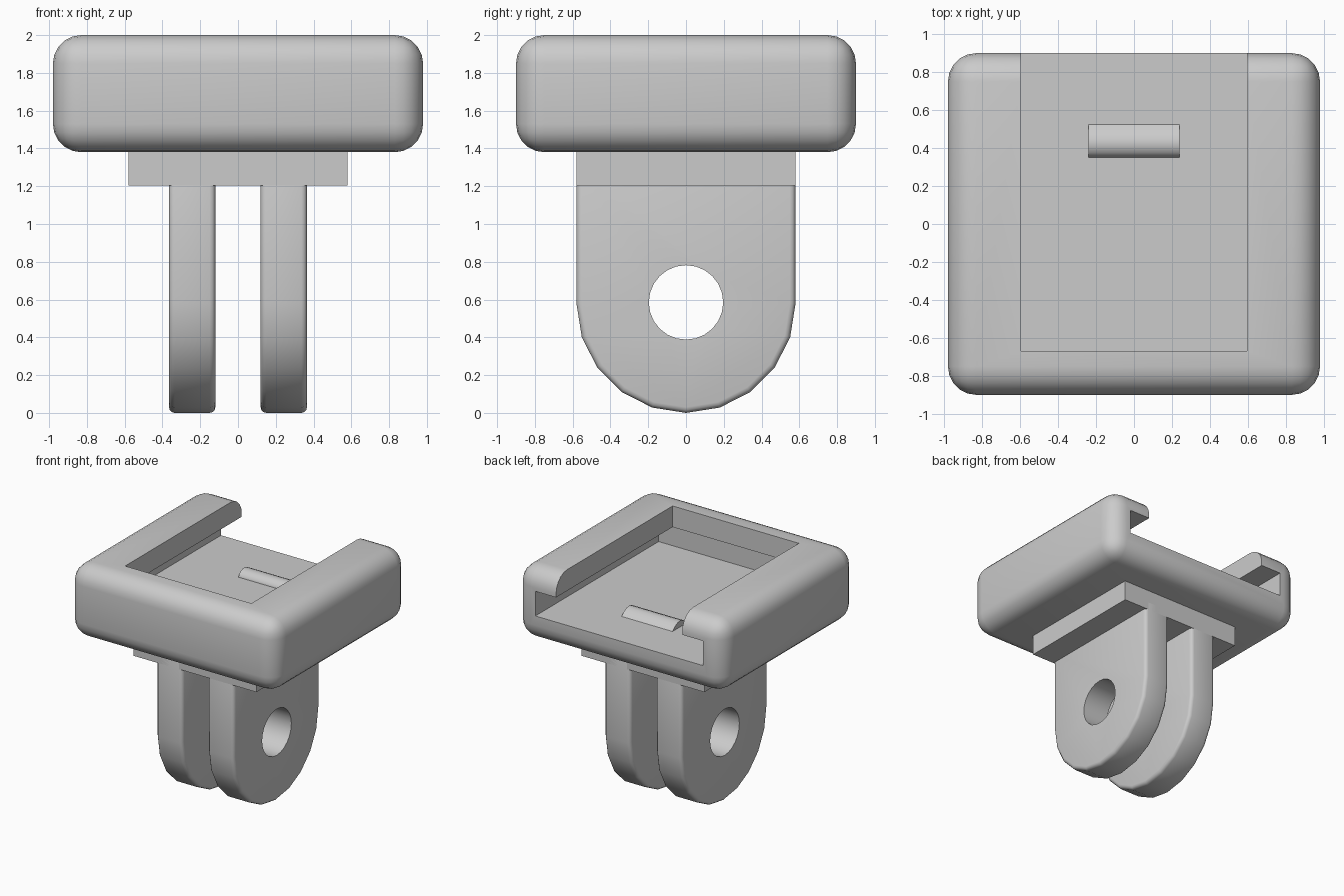
import bpy, bmesh, math

cube = bpy.data.objects.get("Cube")
if cube:
    bpy.data.objects.remove(cube, do_unlink=True)

grey = bpy.data.materials.new("light grey plastic")
grey.use_nodes = True
colour = (0.6, 0.6, 0.6, 1)
grey.diffuse_color = colour
grey.node_tree.nodes["Principled BSDF"].inputs["Base Color"].default_value = colour


def finish(name, bm):
    bmesh.ops.recalc_face_normals(bm, faces=bm.faces)
    mesh = bpy.data.meshes.new(name)
    bm.to_mesh(mesh)
    bm.free()
    mesh.materials.append(grey)
    obj = bpy.data.objects.new(name, mesh)
    bpy.context.collection.objects.link(obj)
    return obj


def box(name, lo, hi):
    bm = bmesh.new()
    bmesh.ops.create_cube(bm, size=1)
    for v in bm.verts:
        v.co = [a + (b - a) * (c + 0.5) for a, b, c in zip(lo, hi, v.co)]
    return finish(name, bm)


def extrude_x(name, profile, x0, x1):
    """Solid from a (y, z) outline swept between two x positions."""
    bm = bmesh.new()
    face = bm.faces.new([bm.verts.new((x0, y, z)) for y, z in profile])
    ext = bmesh.ops.extrude_face_region(bm, geom=[face])["geom"]
    for v in ext:
        if isinstance(v, bmesh.types.BMVert):
            v.co.x = x1
    return finish(name, bm)


def apply_modifiers(obj):
    bpy.context.view_layer.update()
    evaluated = obj.evaluated_get(bpy.context.evaluated_depsgraph_get())
    obj.data = bpy.data.meshes.new_from_object(evaluated)
    obj.modifiers.clear()


def bevel(obj, width, segments):
    mod = obj.modifiers.new("bevel", 'BEVEL')
    mod.width, mod.segments = width, segments
    mod.limit_method = 'ANGLE'
    mod.angle_limit = math.radians(40)
    apply_modifiers(obj)


def cut(obj, cutter):
    mod = obj.modifiers.new("cut", 'BOOLEAN')
    mod.operation, mod.solver, mod.object = 'DIFFERENCE', 'EXACT', cutter
    apply_modifiers(obj)
    bpy.data.objects.remove(cutter, do_unlink=True)


def smooth(obj, degrees=40):
    bpy.ops.object.select_all(action='DESELECT')
    obj.select_set(True)
    bpy.context.view_layer.objects.active = obj
    bpy.ops.object.shade_smooth_by_angle(angle=math.radians(degrees))


# Rounded holder with an undercut slot open at the back
FLOOR = 1.61
holder = box("slide_holder", (-0.98, -0.9, 1.38), (0.98, 0.9, 2))
bevel(holder, 0.15, 5)
cut(holder, box("slot_cutter", (-0.79, -0.76, FLOOR), (0.79, 1.2, 1.82)))
cut(holder, box("opening_cutter", (-0.595, -0.67, 1.7), (0.595, 1.2, 2.2)))
smooth(holder)

# Low retaining ridge on the slot floor
ridge = [(0.525, 0), (0.49, 0.03), (0.45, 0.05), (0.41, 0.052),
         (0.375, 0.038), (0.355, 0.015), (0.35, 0)]
outline = [(y, FLOOR + z) for y, z in ridge]
outline += [(0.35, FLOOR - 0.02), (0.525, FLOOR - 0.02)]
smooth(extrude_x("retaining_ridge", outline, -0.24, 0.24))

# Square plate under the holder
box("mount_plate", (-0.58, -0.58, 1.205), (0.58, 0.58, 1.4))

# Two round-ended prongs with a bolt hole
R = 0.58
arc = [math.pi * (1 + i / 10) for i in range(11)]
prong_outline = [(R * math.cos(a), R + R * math.sin(a)) for a in arc]
prong_outline += [(R, 1.3), (-R, 1.3)]
hole = [(0.197 * math.cos(math.tau * i / 24), 0.585 + 0.197 * math.sin(math.tau * i / 24))
        for i in range(24)]
for side, x in (("left", 0.12), ("right", -0.365)):
    prong = extrude_x(side + "_prong", prong_outline, x, x + 0.245)
    bevel(prong, 0.03, 3)
    cut(prong, extrude_x("hole_cutter", hole, x - 0.1, x + 0.35))
    smooth(prong)
